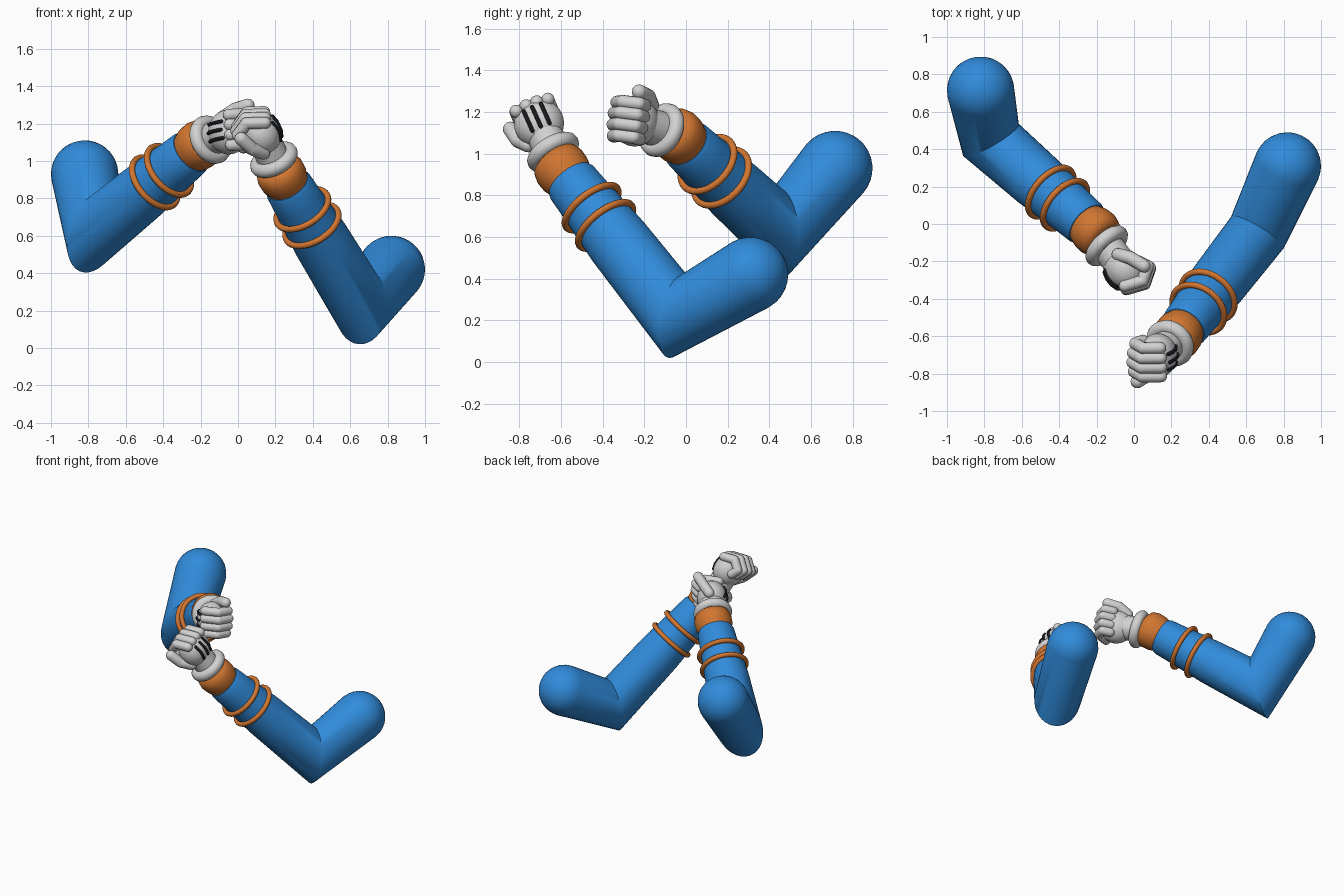
import bpy, bmesh
from math import pi, sin, cos, sqrt
from mathutils import Vector as V, Matrix

if "Cube" in bpy.data.objects:
    bpy.data.objects.remove(bpy.data.objects["Cube"])


def material(name, rgb):
    m = bpy.data.materials.new(name)
    m.use_nodes = True
    col = (*rgb, 1)
    m.diffuse_color = col
    bsdf = m.node_tree.nodes["Principled BSDF"]
    bsdf.inputs["Base Color"].default_value = col
    bsdf.inputs["Roughness"].default_value = 0.6
    return m


BLUE = material("sleeve blue", (0.03, 0.26, 0.71))
ORANGE = material("trim orange", (0.64, 0.18, 0.03))
WHITE = material("glove white", (0.64, 0.64, 0.64))
BLACK = material("stripe black", (0.008, 0.009, 0.012))


def finish(bm, name, mat):
    bmesh.ops.recalc_face_normals(bm, faces=bm.faces)
    me = bpy.data.meshes.new(name)
    bm.to_mesh(me)
    bm.free()
    ob = bpy.data.objects.new(name, me)
    bpy.context.collection.objects.link(ob)
    me.materials.append(mat)
    bpy.ops.object.select_all(action='DESELECT')
    ob.select_set(True)
    bpy.context.view_layer.objects.active = ob
    bpy.ops.object.shade_smooth_by_angle(angle=0.7)
    return ob


def loft(bm, rings, n=32, loop=False):
    """Skin rings given as (centre, first axis, second axis)."""
    rows = [[bm.verts.new(c + a * cos(2 * pi * i / n) + b * sin(2 * pi * i / n))
             for i in range(n)] for c, a, b in rings]
    pairs = list(zip(rows, rows[1:]))
    if loop:
        pairs.append((rows[-1], rows[0]))
    else:
        bm.faces.new(rows[0])
        bm.faces.new(rows[-1])
    for p, q in pairs:
        for i in range(n):
            j = (i + 1) % n
            bm.faces.new((p[i], p[j], q[j], q[i]))


def lathe(bm, origin, axis, profile, n=32, loop=False):
    """Revolve (distance, radius) points about an axis."""
    axis = axis.normalized()
    a = axis.orthogonal().normalized()
    b = axis.cross(a)
    loft(bm, [(origin + axis * h, a * r, b * r) for h, r in profile], n, loop)


def capsule(bm, p, q, r, n=14):
    length = (q - p).length
    arc = [i * pi / 10 for i in range(6)]
    start = [(-r * cos(t), max(r * sin(t), r * 0.03)) for t in arc]
    lathe(bm, p, q - p, start + [(length - h, s) for h, s in reversed(start)], n)


def chain(bm, points, r):
    for p, q in zip(points, points[1:]):
        capsule(bm, p, q, r)


def torus(name, origin, axis, major, minor, mat, n=40):
    bm = bmesh.new()
    ring = [(minor * sin(t * pi / 6), major + minor * cos(t * pi / 6)) for t in range(12)]
    lathe(bm, origin, axis, ring, n, loop=True)
    finish(bm, name, mat)


def sleeve(side, shoulder, elbow, wrist):
    """Bent sleeve with a domed shoulder and a mitred elbow."""
    r_sh, r_el = 0.18, 0.163
    up, fore = (shoulder - elbow).normalized(), (wrist - elbow).normalized()
    n = fore.cross(up).normalized()
    length = (wrist - elbow).length
    half = fore.angle(up) / 2
    rings = []
    for i in range(9):
        t = max(i * pi / 16, 0.03)
        r = r_sh * sin(t)
        rings.append((shoulder + up * r_sh * cos(t), n * r, -up.cross(n) * r))
    rings.append((elbow, n * r_el, (up + fore).normalized() * -r_el / sin(half)))
    side_axis = fore.cross(n)
    # the mitre axis must point the same way round as its neighbours
    if rings[-1][2].dot(side_axis) < 0:
        c, a, b = rings[-1]
        rings[-1] = (c, a, -b)
    for back, r in ((0.5, 0.155), (0.36, 0.146), (0.2, 0.135),
                    (0.1, 0.13), (0.08, 0.122), (0.07, 0.1)):
        rings.append((elbow + fore * (length - back), n * r, side_axis * r))
    bm = bmesh.new()
    loft(bm, rings, 36)
    finish(bm, side + "_sleeve", BLUE)
    return fore


def hand(side, palm, d, w):
    """Fist: d runs to the knuckles, w to the thumb, u out of the back."""
    d = d.normalized()
    w = (w - d * w.dot(d)).normalized()
    u = d.cross(w)

    def at(x, y, z):
        return palm + d * x + u * y + w * z

    rot = Matrix((d, u, w)).transposed().to_4x4()
    bm = bmesh.new()
    bmesh.ops.create_uvsphere(
        bm, u_segments=28, v_segments=16, radius=1,
        matrix=Matrix.Translation(palm) @ rot @ Matrix.Diagonal((0.12, 0.105, 0.12, 1)))
    finish(bm, side + "_palm", WHITE)

    # four curled fingers
    bm = bmesh.new()
    for k, z in enumerate((-0.085, -0.031, 0.023, 0.077)):
        s = (0.9, 1, 1.03, 0.98)[k]
        curl = ((0.085, 0.055), (0.122, -0.04), (0.075, -0.11), (0.02, -0.085))
        chain(bm, [at(x * s, y * s, z) for x, y in curl], 0.032)
    finish(bm, side + "_fingers", WHITE)

    # thumb folded over the side of the fist
    bm = bmesh.new()
    chain(bm, [at(-0.07, -0.02, 0.09), at(-0.01, -0.06, 0.125),
               at(0.07, -0.09, 0.135)], 0.036)
    finish(bm, side + "_thumb", WHITE)

    # three raised stripes on the back
    bm = bmesh.new()
    for z in (-0.045, 0, 0.045):
        pts = [at(x, 0.106 * sqrt(1 - (x * x + z * z) / 0.0144), z)
               for x in (-0.055, -0.02, 0.02, 0.055)]
        chain(bm, pts, 0.01)
    finish(bm, side + "_back_stripes", BLACK)


def arm(side, shoulder, elbow, wrist, palm, d, w):
    fore = sleeve(side, shoulder, elbow, wrist)
    for k, back in enumerate((0.385, 0.265)):
        torus(f"{side}_sleeve_band_{k + 1}", wrist - fore * back, fore,
              0.157 - 0.004 * k, 0.017, ORANGE)
    # orange cuff and padded glove rim
    bm = bmesh.new()
    lathe(bm, wrist, fore, [(-0.085, 0.1), (-0.08, 0.118), (-0.04, 0.13),
                            (0.01, 0.132), (0.05, 0.12), (0.07, 0.09)])
    finish(bm, side + "_cuff", ORANGE)
    tilt = fore + d.normalized()
    torus(side + "_glove_rim", wrist.lerp(palm, 0.36), tilt, 0.098, 0.038, WHITE)
    bm = bmesh.new()
    lathe(bm, wrist, palm - wrist, [(0.03, 0.09), ((palm - wrist).length, 0.085)])
    finish(bm, side + "_glove_wrist", WHITE)
    hand(side, palm, d, w)


arm("left", V((0.82, 0.31, 0.42)), V((0.66, -0.045, 0.22)), V((0.23, -0.6, 0.93)),
    V((0.125, -0.705, 1.145)), V((-0.38, -0.38, 0.85)), V((0, -0.93, -0.36)))
arm("right", V((-0.82, 0.715, 0.93)), V((-0.765, 0.45, 0.62)), V((-0.2, -0.045, 1.09)),
    V((-0.05, -0.245, 1.155)), V((0.6, -0.78, 0.17)), V((0, 0.05, 1)))
